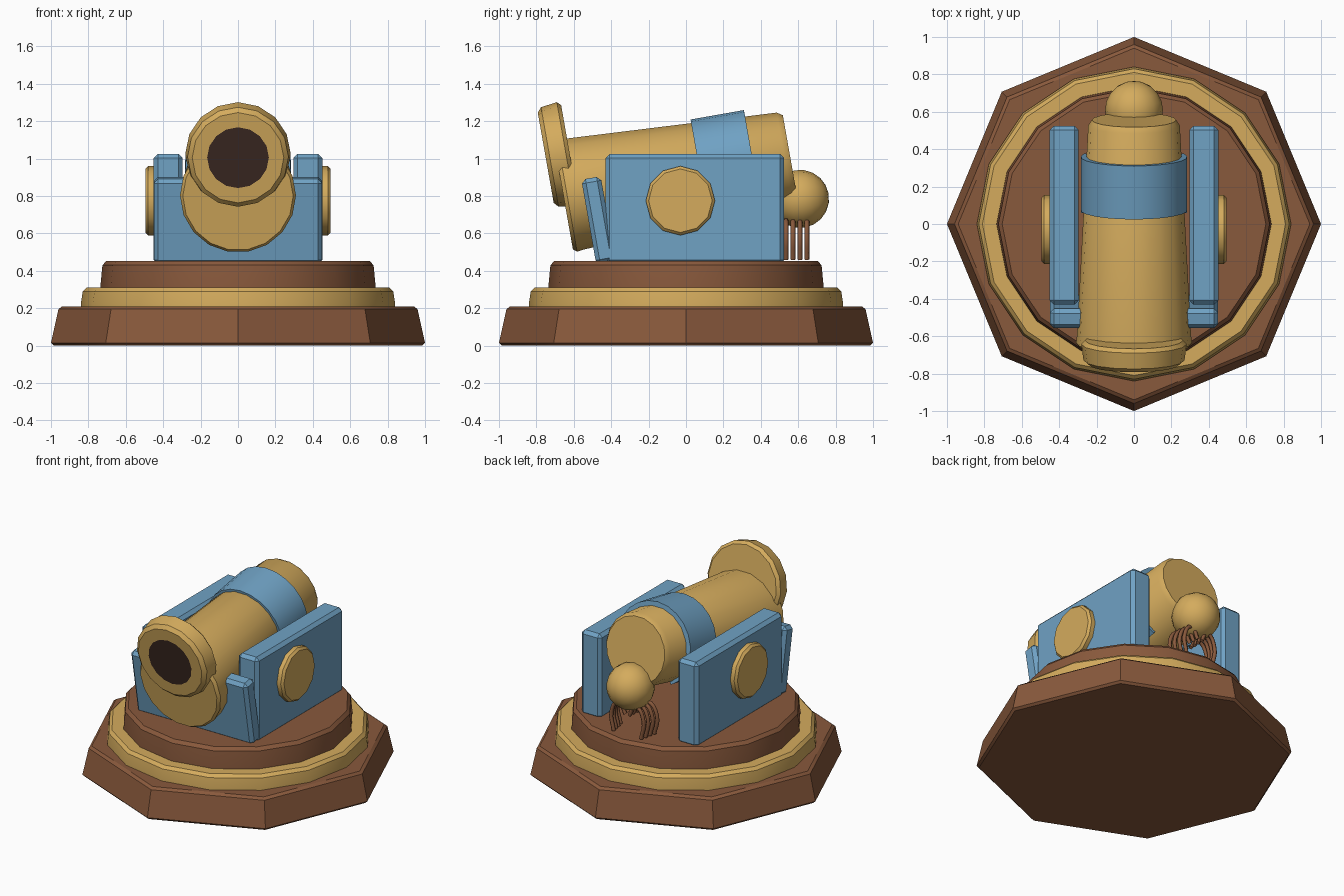
import bpy, bmesh, math
from mathutils import Matrix, Vector

cube = bpy.data.objects.get("Cube")
if cube:
    bpy.data.objects.remove(cube, do_unlink=True)


def material(name, rgb):
    m = bpy.data.materials.new(name)
    m.use_nodes = True
    m.diffuse_color = (*rgb, 1)
    m.node_tree.nodes["Principled BSDF"].inputs["Base Color"].default_value = (*rgb, 1)
    return m


GOLD = material("warm gold", (0.66, 0.41, 0.11))
BLUE = material("steel blue", (0.16, 0.36, 0.55))
BROWN = material("wood brown", (0.25, 0.10, 0.045))
DARK = material("dark bore", (0.045, 0.022, 0.016))


def finish(name, bm, mats, matrix=Matrix(), angle=35):
    bmesh.ops.recalc_face_normals(bm, faces=bm.faces)
    mesh = bpy.data.meshes.new(name)
    bm.to_mesh(mesh)
    bm.free()
    obj = bpy.data.objects.new(name, mesh)
    bpy.context.collection.objects.link(obj)
    for m in mats:
        mesh.materials.append(m)
    obj.matrix_world = matrix
    bpy.ops.object.select_all(action="DESELECT")
    obj.select_set(True)
    bpy.context.view_layer.objects.active = obj
    bpy.ops.object.shade_smooth_by_angle(angle=math.radians(angle))
    return obj


def lathe(name, profile, sides, mats, matrix=Matrix()):
    """Capped solid of (radius, height) rings; a second material colours the first cap."""
    bm = bmesh.new()
    rings = []
    for r, h in profile:
        rings.append([bm.verts.new((r * math.cos(math.tau * i / sides),
                                    r * math.sin(math.tau * i / sides), h))
                      for i in range(sides)])
    for a, b in zip(rings, rings[1:]):
        for i in range(sides):
            j = (i + 1) % sides
            bm.faces.new((a[i], a[j], b[j], b[i]))
    bm.faces.new(rings[0]).material_index = len(mats) - 1
    bm.faces.new(rings[-1])
    return finish(name, bm, mats, matrix)


def box(name, size, mat, matrix, bevel=0.022):
    bm = bmesh.new()
    bmesh.ops.create_cube(bm, size=1)
    bmesh.ops.scale(bm, vec=size, verts=bm.verts)
    bmesh.ops.bevel(bm, geom=bm.edges[:], offset=bevel, segments=1, affect="EDGES")
    return finish(name, bm, [mat], matrix, 20)


def shell(name, a0, a1, t0, t1, matrix, inner=0.245, outer=0.285, steps=10):
    """Curved strap around the barrel axis between two angles."""
    bm = bmesh.new()
    sections = []
    for i in range(steps + 1):
        a = math.radians(a0 + (a1 - a0) * i / steps)
        sections.append([bm.verts.new((r * math.cos(a), r * math.sin(a), t))
                         for r, t in ((inner, t0), (outer, t0), (outer, t1), (inner, t1))])
    for p, q in zip(sections, sections[1:]):
        for k in range(4):
            n = (k + 1) % 4
            bm.faces.new((p[k], p[n], q[n], q[k]))
    bm.faces.new(sections[0])
    bm.faces.new(sections[-1])
    return finish(name, bm, [BLUE], matrix)


# Stepped plinth
lathe("base_octagon", [(0.985, 0), (1.0, 0.015), (0.96, 0.195), (0.94, 0.21)], 8, [BROWN])
lathe("base_gold_ring", [(0.84, 0.2), (0.84, 0.225), (0.83, 0.29), (0.81, 0.31)], 16, [GOLD])
lathe("base_top_disc", [(0.735, 0.3), (0.735, 0.325), (0.725, 0.43), (0.705, 0.452)], 16, [BROWN])

# Barrel and muzzle share one tilt
tilt = Matrix.Rotation(math.radians(-80), 4, "X")
barrel_frame = Matrix.Translation((0, -0.655, 0.80)) @ tilt
lathe("barrel", [(0.295, 0), (0.31, 0.02), (0.305, 0.06), (0.245, 1.20), (0.225, 1.23)],
      18, [GOLD], barrel_frame)
muzzle_frame = Matrix.Translation((0, -0.75, 1.005)) @ tilt
lathe("muzzle", [(0.165, 0), (0.245, 0.0), (0.27, 0.022), (0.282, 0.11), (0.262, 0.13)],
      16, [GOLD, DARK], muzzle_frame)

# Rear knob
bm = bmesh.new()
bmesh.ops.create_uvsphere(bm, u_segments=16, v_segments=10, radius=0.155)
finish("rear_knob", bm, [GOLD], Matrix.Translation((0, 0.61, 0.785)) @ tilt)

# Cradle under the barrel with a tab gripping each side
shell("cradle", -200, 20, 0.74, 1.03, barrel_frame, steps=14)
for side, label in ((1, "left"), (-1, "right")):
    mirror = barrel_frame @ Matrix.Rotation(0 if side > 0 else math.pi, 4, "Z")
    lo, hi = (-46, -5) if side < 0 else (5, 46)
    shell(label + "_strap", lo, hi, 0.72, 0.97, mirror)
    lo, hi = (-62, -44) if side < 0 else (44, 62)
    shell(label + "_strap_tab", lo, hi, 0.90, 0.98, mirror, outer=0.275, steps=3)

    # Carriage cheek and its round hub
    box(label + "_cheek", (0.155, 0.955, 0.59), BLUE,
        Matrix.Translation((side * 0.373, 0.047, 0.73)))
    lathe(label + "_hub", [(0.185, 0), (0.185, 0.05), (0.17, 0.065)], 12, [GOLD],
          Matrix.Translation((side * 0.43, -0.03, 0.775))
          @ Matrix.Rotation(side * math.pi / 2, 4, "Y"))

    # Drooping rope strands
    for i in range(4):
        y = 0.535 + 0.037 * i
        curve = bpy.data.curves.new(f"{label}_rope_{i + 1}", "CURVE")
        curve.dimensions = "3D"
        curve.bevel_depth = 0.013
        curve.bevel_resolution = 1
        curve.resolution_u = 4
        spline = curve.splines.new("BEZIER")
        path = [(0.02, 0.60), (0.08, 0.67), (0.15, 0.59), (0.13, 0.46)]
        spline.bezier_points.add(len(path) - 1)
        for p, (x, z) in zip(spline.bezier_points, path):
            p.co = Vector((side * x * (1 - 0.06 * i), y, z))
            p.handle_left_type = p.handle_right_type = "AUTO"
        curve.use_fill_caps = True
        curve.materials.append(BROWN)
        bpy.context.collection.objects.link(bpy.data.objects.new(curve.name, curve))

# Leaning front board
box("front_board", (0.9, 0.105, 0.46), BLUE,
    Matrix.Translation((0, -0.468, 0.67)) @ Matrix.Rotation(math.radians(10), 4, "X"))
